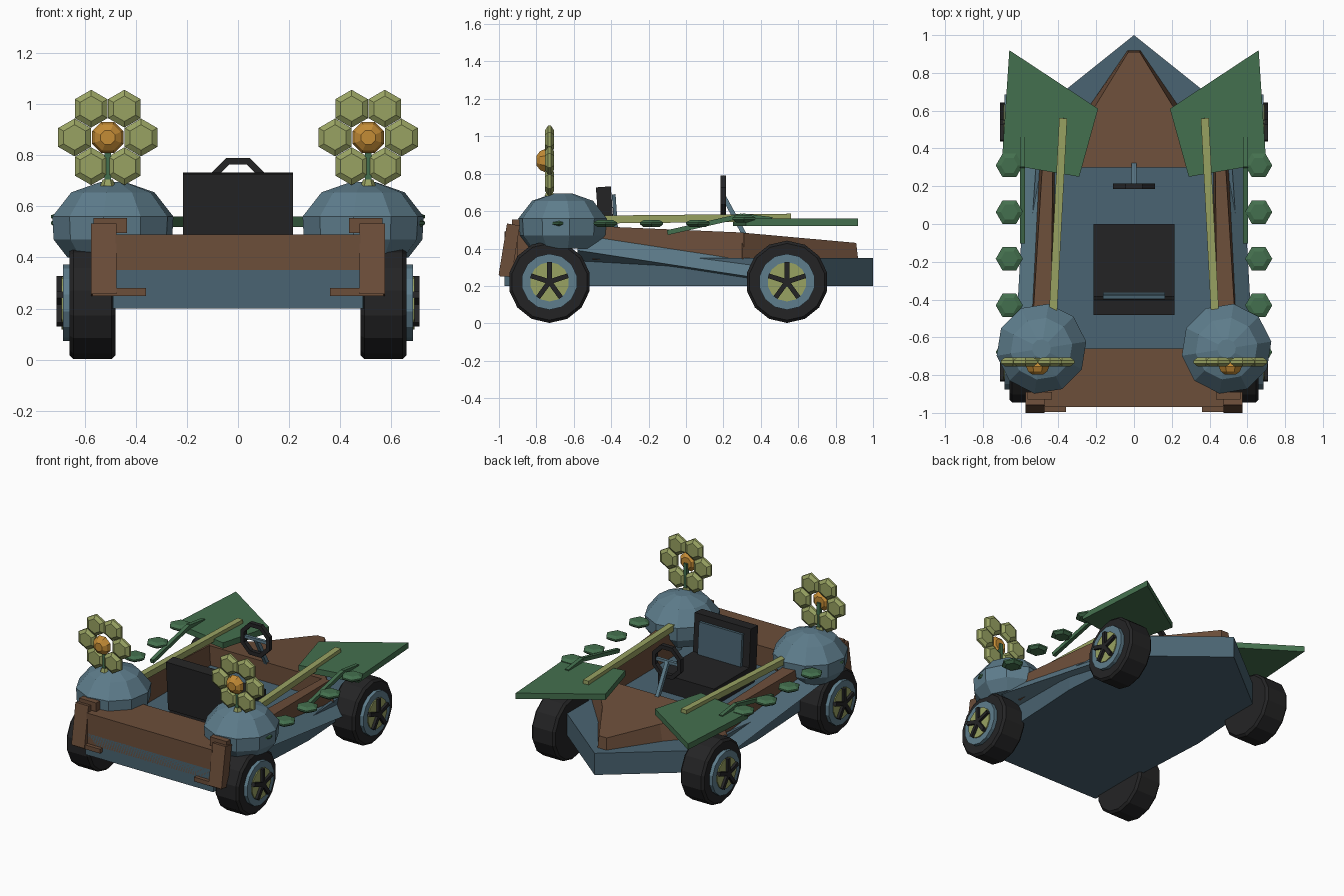
import bpy, bmesh, math
from mathutils import Matrix, Vector, Euler

if "Cube" in bpy.data.objects:
    bpy.data.objects.remove(bpy.data.objects["Cube"])

def mat(name, r, g, b):
    m = bpy.data.materials.new(name)
    lin = lambda c: ((c / 255 + 0.055) / 1.055) ** 2.4
    m.diffuse_color = (lin(r), lin(g), lin(b), 1)
    m.use_nodes = True
    m.node_tree.nodes["Principled BSDF"].inputs["Base Color"].default_value = m.diffuse_color
    return m

SLATE = mat("slate blue", 74, 100, 114)
BLUE = mat("light slate blue", 94, 125, 140)
BROWN = mat("brown", 108, 78, 58)
BLACK = mat("black", 36, 36, 37)
GREEN = mat("leaf green", 68, 112, 78)
LIME = mat("olive yellow", 152, 162, 98)
GOLD = mat("gold", 196, 140, 54)

def finish(name, bm, m):
    bmesh.ops.recalc_face_normals(bm, faces=bm.faces)
    me = bpy.data.meshes.new(name)
    bm.to_mesh(me)
    bm.free()
    me.materials.append(m)
    ob = bpy.data.objects.new(name, me)
    bpy.context.collection.objects.link(ob)
    return ob

def loft(name, loops, m):
    """Skin matching loops of points, capping both ends."""
    bm = bmesh.new()
    L = [[bm.verts.new(p) for p in lp] for lp in loops]
    n = len(L[0])
    for a, b in zip(L, L[1:]):
        for i in range(n):
            j = (i + 1) % n
            bm.faces.new((a[i], a[j], b[j], b[i]))
    bm.faces.new(L[0])
    bm.faces.new(L[-1])
    return finish(name, bm, m)

def plate(name, pts, z0, z1, m):
    return loft(name, [[(x, y, z) for x, y in pts] for z in (z0, z1)], m)

def box(name, c, s, m, rot=(0, 0, 0)):
    bm = bmesh.new()
    M = Matrix.Translation(c) @ Euler(rot).to_matrix().to_4x4() @ Matrix.Diagonal((*s, 1))
    bmesh.ops.create_cube(bm, size=1, matrix=M)
    return finish(name, bm, m)

def lathe(name, c, axis, prof, n, m, off=0.0):
    """Rings of (distance along axis, radius) around an axis through c."""
    loops = []
    for h, r in prof:
        lp = []
        for i in range(n):
            a = 2 * math.pi * (i + off) / n
            u, v = r * math.cos(a), r * math.sin(a)
            p = {'x': (h, u, v), 'y': (u, h, v), 'z': (u, v, h)}[axis]
            lp.append(Vector(c) + Vector(p))
        loops.append(lp)
    return loft(name, loops, m)

def rod(name, a, b, w, m):
    a, b = Vector(a), Vector(b)
    bm = bmesh.new()
    M = Matrix.Translation((a + b) / 2) @ (b - a).to_track_quat('Z', 'Y').to_matrix().to_4x4()
    bmesh.ops.create_cube(bm, size=1, matrix=M @ Matrix.Diagonal((w, w, (b - a).length, 1)))
    return finish(name, bm, m)

def sym(half):
    """Mirror a half outline over x = 0."""
    return half + [(-x, y) for x, y in reversed(half) if x > 0.001]

# Hull with the pointed end
plate("hull", sym([(0, 1), (.5, .6), (.54, 0), (.49, -.97)]), .2, .35, SLATE)

# Hood sloping towards the point
hood = sym([(.03, .91), (.22, .6), (.47, .3)])
top = lambda y: .43 + (.91 - y) * .09
loft("hood", [[(x * 1.12, y + (.01 if y > .5 else 0), .345) for x, y in hood],
              [(x, y, top(y)) for x, y in hood]], BROWN)

# Deck and bumper
box("deck", (0, -.815, .385), (.96, .31, .21), BROWN)
box("bumper_plate", (0, -.93, .36), (1.12, .06, .22), BROWN)

# Seat with inset panel
box("seat_base", (0, -.22, .405), (.43, .44, .13), BLACK)
box("seat_back", (0, -.43, .56), (.43, .08, .34), BLACK, (.07, 0, 0))
box("seat_panel", (0, -.379, .58), (.33, .02, .22), SLATE, (.07, 0, 0))

# Steering wheel and column
bm = bmesh.new()
rings = []
for i in range(8):
    a = math.pi / 8 + i * math.pi / 4
    rings.append([bm.verts.new((r * math.cos(a), y, .68 + r * math.sin(a)))
                  for r, y in ((.119, .185), (.119, .215), (.09, .215), (.09, .185))])
for i in range(8):
    A, B = rings[i], rings[(i + 1) % 8]
    for k in range(4):
        bm.faces.new((A[k], A[(k + 1) % 4], B[(k + 1) % 4], B[k]))
finish("steering_wheel", bm, BLACK)
rod("steering_column", (0, .2, .68), (0, .32, .46), .025, BLUE)
box("steering_spoke", (0, .2, .68), (.2, .02, .02), BLUE)

for s, side in ((1, "right"), (-1, "left")):
    # Cockpit rails
    loft("rail_" + side, [
        [(s * .42, .31, .34), (s * .5, .31, .34), (s * .485, .31, .485), (s * .43, .31, .485)],
        [(s * .42, -.5, .34), (s * .55, -.5, .34), (s * .535, -.5, .52), (s * .44, -.5, .52)]], BROWN)
    # Sloping side fairing
    loft("fairing_" + side, [
        [(s * .44, .4, .22), (s * .57, .4, .24), (s * .5, .4, .32), (s * .44, .4, .32)],
        [(s * .44, -.58, .3), (s * .625, -.58, .39), (s * .53, -.58, .49), (s * .44, -.58, .49)]], BLUE)
    # Bumper brackets
    box("bumper_bracket_" + side, (s * .525, -.945, .39), (.1, .07, .28), BROWN, (-.16, 0, 0))
    box("bracket_foot_" + side, (s * .465, -.975, .265), (.21, .04, .03), BROWN)
    box("bracket_head_" + side, (s * .5, -.91, .525), (.13, .04, .06), BROWN)

    # Wheels with hub disc, cap and five spokes
    for y, end in ((-.73, "front"), (.54, "back")):
        tag = end + "_" + side
        c = (s * .57, y, .222)
        lathe("tyre_" + tag, c, 'x', [(-.09, .205), (-.075, .22), (.075, .22), (.09, .205)], 14, BLACK, .5)
        lathe("rim_" + tag, c, 'x', [(0, .15), (s * .115, .15)], 14, BLUE, .5)
        lathe("cap_" + tag, c, 'x', [(0, .105), (s * .122, .105)], 14, LIME, .5)
        for k in range(5):
            a = math.pi / 2 + k * math.tau / 5
            box("spoke_" + tag, (s * .69, y + .052 * math.cos(a), .222 + .052 * math.sin(a)),
                (.04, .105, .026), BLACK, (a, 0, 0))

    # Faceted dome over each front wheel
    lathe("dome_" + side, (s * .49, -.66, 0), 'z',
          [(.40, .18), (.47, .235), (.56, .24), (.655, .165), (.695, .05)], 10, BLUE, .25)

    # Flower: stem, six petals, centre
    fx, fy, fz = s * .51, -.73, .87
    rod("flower_stem_" + side, (fx, fy, .67), (fx, fy, fz), .025, GREEN)
    lathe("flower_foot_" + side, (fx, fy, 0), 'z', [(.68, .03), (.705, .02)], 6, LIME)
    for k in range(6):
        a = k * math.pi / 3
        c = (fx + .13 * math.cos(a), fy, fz + .13 * math.sin(a))
        lathe("petal_" + side, c, 'y', [(-.024, .05), (-.008, .074), (.008, .074), (.024, .05)], 6, LIME, .5)
    lathe("flower_centre_" + side, (fx, fy, fz), 'y',
          [(-.068, .03), (-.05, .055), (-.025, .066), (.0, .04)], 8, GOLD, .5)

    # Big leaf, rod, and chain of small leaves
    plate("big_leaf_" + side, [(s * x, y) for x, y in ((.66, .92), (.19, .61), (.29, .25), (.70, .32))],
          .52, .56, GREEN)
    rod("rod_" + side, (s * .375, .56, .565), (s * .428, -.46, .555), .042, LIME)
    rod("leaf_stem_" + side, (s * .59, -.1, .485), (s * .59, .3, .575), .026, GREEN)
    rod("leaf_stem_end_" + side, (s * .59, .3, .575), (s * .59, .46, .555), .026, GREEN)
    for k in range(5):
        y = .31 - k * .247
        z = .56 if k == 0 else .535
        lathe("small_leaf_" + side, (s * .66, y, z), 'z',
              [(-.02, .05), (-.005, .072), (.005, .072), (.018, .045)], 6, GREEN)
